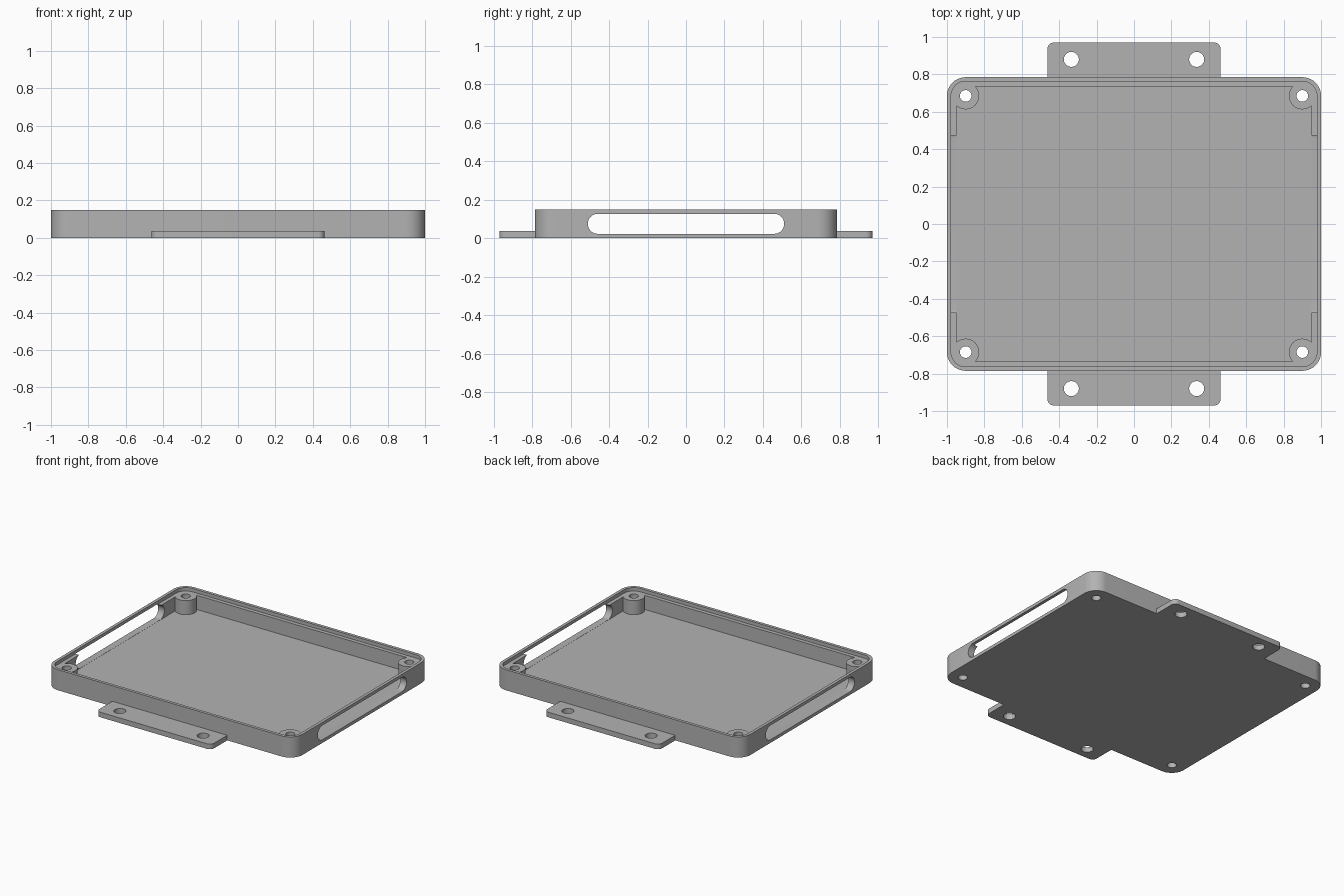
import bpy, bmesh, math
from mathutils import Matrix, Vector

cube = bpy.data.objects.get("Cube")
if cube:
    bpy.data.objects.remove(cube, do_unlink=True)

grey = bpy.data.materials.new("plain grey")
grey.use_nodes = True
COLOUR = (0.45, 0.45, 0.45, 1)
grey.diffuse_color = COLOUR
grey.node_tree.nodes["Principled BSDF"].inputs["Base Color"].default_value = COLOUR

BODY_X, BODY_Y, HEIGHT = 1.0, 0.785, 0.15
FLOOR, LEDGE, LIP, WALL = 0.022, 0.125, 0.022, 0.05
HOLE_X, HOLE_Y = 0.9, 0.685


def finish(name, bm):
    mesh = bpy.data.meshes.new(name)
    bmesh.ops.recalc_face_normals(bm, faces=bm.faces)
    bm.to_mesh(mesh)
    bm.free()
    mesh.materials.append(grey)
    obj = bpy.data.objects.new(name, mesh)
    bpy.context.collection.objects.link(obj)
    return obj


def rounded_box(name, low, high, radius, axis=2, keep=lambda p: True):
    """Box whose edges along one axis are rounded where keep(midpoint) holds."""
    low, high = Vector(low), Vector(high)
    bm = bmesh.new()
    bmesh.ops.create_cube(bm, size=1, matrix=Matrix.Translation((low + high) / 2)
                          @ Matrix.Diagonal((*(high - low), 1)))
    edges = [e for e in bm.edges
             if abs((e.verts[0].co - e.verts[1].co)[axis]) > 1e-5
             and keep((e.verts[0].co + e.verts[1].co) / 2)]
    bmesh.ops.bevel(bm, geom=edges, offset=radius, segments=10, profile=0.5, affect='EDGES')
    return finish(name, bm)


def posts(name, spots, radius, z0, z1):
    """Upright cylinders at the given spots."""
    bm = bmesh.new()
    for x, y in spots:
        bmesh.ops.create_cone(bm, cap_ends=True, segments=40, radius1=radius, radius2=radius,
                              depth=z1 - z0, matrix=Matrix.Translation((x, y, (z0 + z1) / 2)))
    return finish(name, bm)


def activate(obj):
    bpy.ops.object.select_all(action='DESELECT')
    obj.select_set(True)
    bpy.context.view_layer.objects.active = obj


def cut(target, cutter):
    mod = target.modifiers.new("cut", 'BOOLEAN')
    mod.operation, mod.solver, mod.object = 'DIFFERENCE', 'EXACT', cutter
    activate(target)
    bpy.ops.object.modifier_apply(modifier=mod.name)
    bpy.data.objects.remove(cutter, do_unlink=True)


def shade(obj):
    activate(obj)
    bpy.ops.object.shade_smooth_by_angle(angle=math.radians(30))


# Tray body
tray = rounded_box("tray", (-BODY_X, -BODY_Y, 0), (BODY_X, BODY_Y, HEIGHT), 0.1)

# Recess for the lid, leaving a thin lip
x, y = BODY_X - LIP, BODY_Y - LIP
cut(tray, rounded_box("lid_recess", (-x, -y, LEDGE), (x, y, 0.3), 0.078))

# Inner cavity, leaving a round screw boss in each corner
corners = [(sx * HOLE_X, sy * HOLE_Y) for sx in (-1, 1) for sy in (-1, 1)]
x, y = BODY_X - WALL, BODY_Y - WALL
cavity = rounded_box("cavity", (-x, -y, FLOOR), (x, y, LEDGE + 0.01), 0.05)
cut(cavity, posts("boss_shapes", corners, 0.072, -0.1, 0.3))
cut(tray, cavity)

# Long rounded slots in both side walls
for side in (-1, 1):
    xs = sorted((side * 0.93, side * 1.1))
    cut(tray, rounded_box("side_slot", (xs[0], -0.51, FLOOR + 0.001),
                          (xs[1], 0.51, LEDGE + 0.002), 0.0515, axis=0))

# Screw holes through the bosses
cut(tray, posts("screw_holes", corners, 0.031, -0.1, 0.3))
shade(tray)

# Mounting tabs on the front and back
for name, side in (("front_tab", -1), ("back_tab", 1)):
    ys = sorted((side * BODY_Y, side * 0.97))
    tab = rounded_box(name, (-0.463, ys[0], 0), (0.463, ys[1], 0.037), 0.035,
                      keep=lambda p: abs(p.y) > 0.9)
    cut(tab, posts("tab_holes", [(-0.335, side * 0.88), (0.335, side * 0.88)], 0.04, -0.1, 0.2))
    shade(tab)
